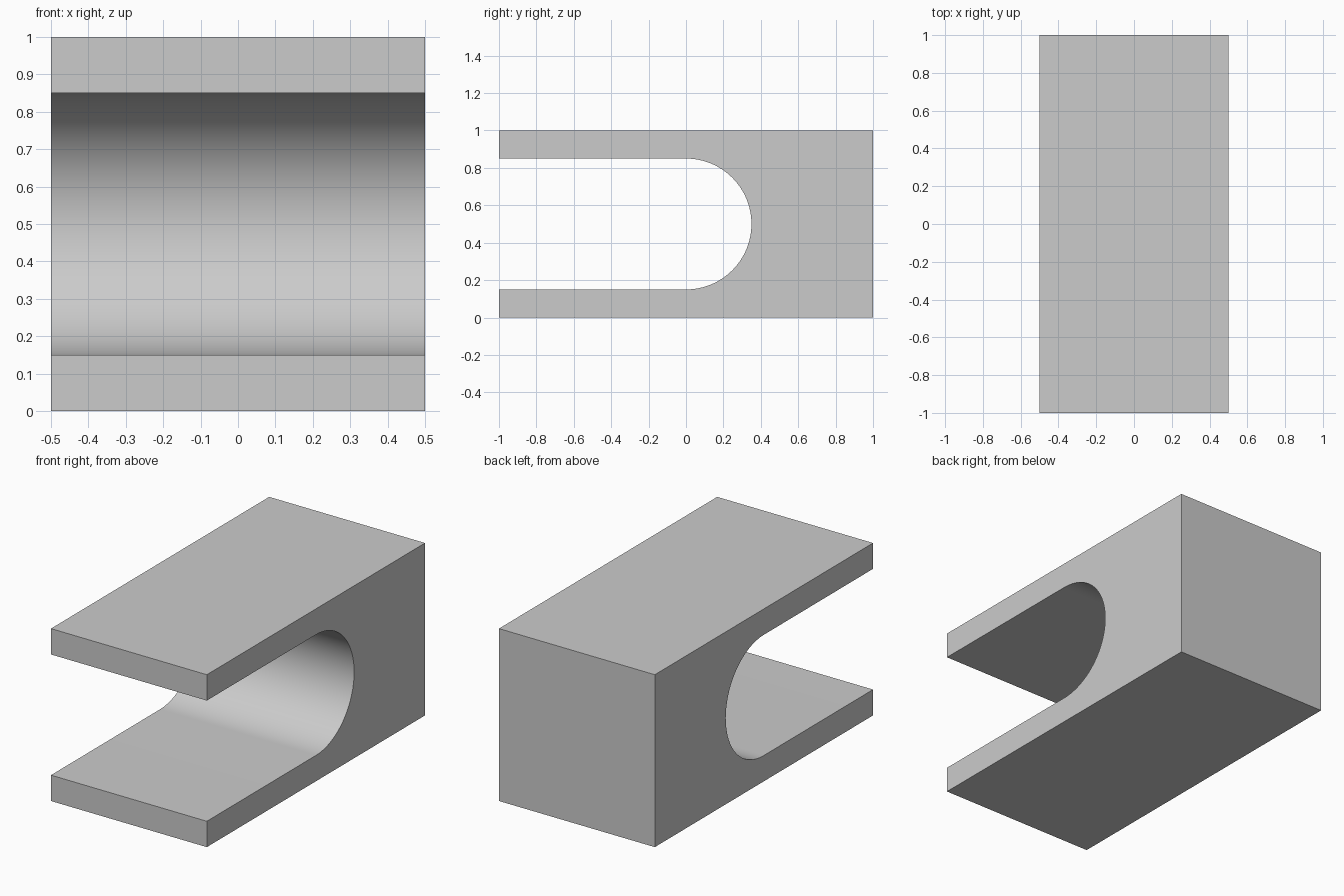
import bpy, bmesh, math

if "Cube" in bpy.data.objects:
    bpy.data.objects.remove(bpy.data.objects["Cube"])

WIDTH, LENGTH, HEIGHT = 1.0, 2.0, 1.0
RADIUS, CENTRE_Z, SEGMENTS = 0.35, 0.5, 48

# Side profile (y, z): block outline with a round-ended slot open to the front
arc = [(RADIUS * math.cos(a), CENTRE_Z + RADIUS * math.sin(a))
       for a in (math.pi / 2 - math.pi * i / SEGMENTS for i in range(SEGMENTS + 1))]
h = LENGTH / 2
profile = [(-h, 0), (h, 0), (h, HEIGHT), (-h, HEIGHT), (-h, CENTRE_Z + RADIUS)]
profile += arc + [(-h, CENTRE_Z - RADIUS)]

# Extrude the profile across the width
bm = bmesh.new()
face = bm.faces.new([bm.verts.new((-WIDTH / 2, y, z)) for y, z in profile])
result = bmesh.ops.extrude_face_region(bm, geom=[face])
moved = [v for v in result["geom"] if isinstance(v, bmesh.types.BMVert)]
bmesh.ops.translate(bm, verts=moved, vec=(WIDTH, 0, 0))
bmesh.ops.recalc_face_normals(bm, faces=bm.faces)

mesh = bpy.data.meshes.new("slotted_block")
bm.to_mesh(mesh)
bm.free()
block = bpy.data.objects.new("slotted_block", mesh)
bpy.context.collection.objects.link(block)

# Smooth the curved slot end, keep the block edges sharp
bpy.context.view_layer.objects.active = block
block.select_set(True)
bpy.ops.object.shade_smooth_by_angle(angle=math.radians(30))
